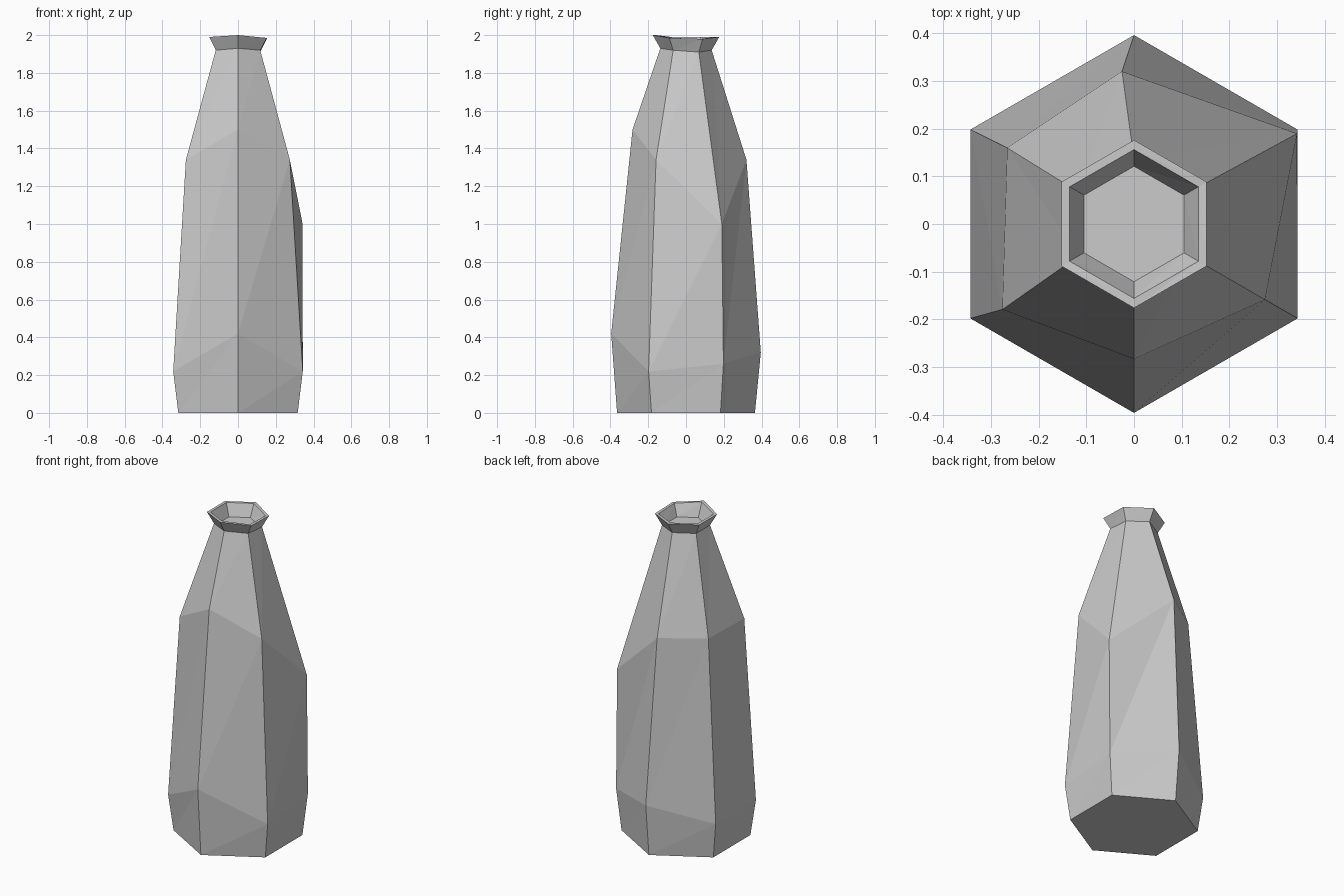
import bpy
import bmesh
from math import radians, cos, sin

SIDES = 6

default_cube = bpy.data.objects.get("Cube")
if default_cube:
    bpy.data.objects.remove(default_cube, do_unlink=True)


def make_material(name, colour):
    material = bpy.data.materials.new(name)
    material.use_nodes = True
    material.diffuse_color = colour
    material.node_tree.nodes["Principled BSDF"].inputs["Base Color"].default_value = colour
    return material


def add_ring(bm, radii, heights, twists=0):
    """Six corners, starting at the back of the +x side; single values repeat."""
    def spread(value):
        return value if isinstance(value, list) else [value] * SIDES

    ring = []
    corners = zip(spread(radii), spread(heights), spread(twists))
    for i, (radius, height, twist) in enumerate(corners):
        angle = radians(30 + 60 * i + twist)
        ring.append(bm.verts.new((radius * cos(angle), radius * sin(angle), height)))
    return ring


def bridge(bm, lower, upper):
    """Join two rings with triangles that all lean the same way."""
    for i in range(SIDES):
        j = (i + 1) % SIDES
        bm.faces.new((lower[i], lower[j], upper[j]))
        bm.faces.new((lower[i], upper[j], upper[i]))


bm = bmesh.new()
rim_heights = [1.98, 1.99, 1.99, 1.99, 2.0, 1.985]

# Outside from foot to lip, then over the rim into the shallow mouth
rings = [
    add_ring(bm, 0.365, 0),
    add_ring(bm, 0.396, [0.26, 0.32, 0.22, 0.22, 0.42, 0.22]),
    add_ring(bm, [0.391, 0.321, 0.31, 0.329, 0.283, 0.317],
             [1.0, 1.34, 1.34, 1.34, 1.5, 1.34], [-1, 4.5, -1, 3, 0, 0]),
    add_ring(bm, 0.136, [1.91, 1.92, 1.92, 1.92, 1.93, 1.92]),
    add_ring(bm, 0.176, rim_heights),
    add_ring(bm, 0.156, rim_heights),
    add_ring(bm, 0.121, 1.915),
]
for lower, upper in zip(rings, rings[1:]):
    bridge(bm, lower, upper)

# Closed foot and mouth floor
bm.faces.new(reversed(rings[0]))
bm.faces.new(rings[-1])
bmesh.ops.recalc_face_normals(bm, faces=bm.faces)

mesh = bpy.data.meshes.new("bottle")
bm.to_mesh(mesh)
bm.free()
mesh.materials.append(make_material("plain grey", (0.6, 0.6, 0.6, 1)))
bottle = bpy.data.objects.new("bottle", mesh)
bpy.context.collection.objects.link(bottle)
